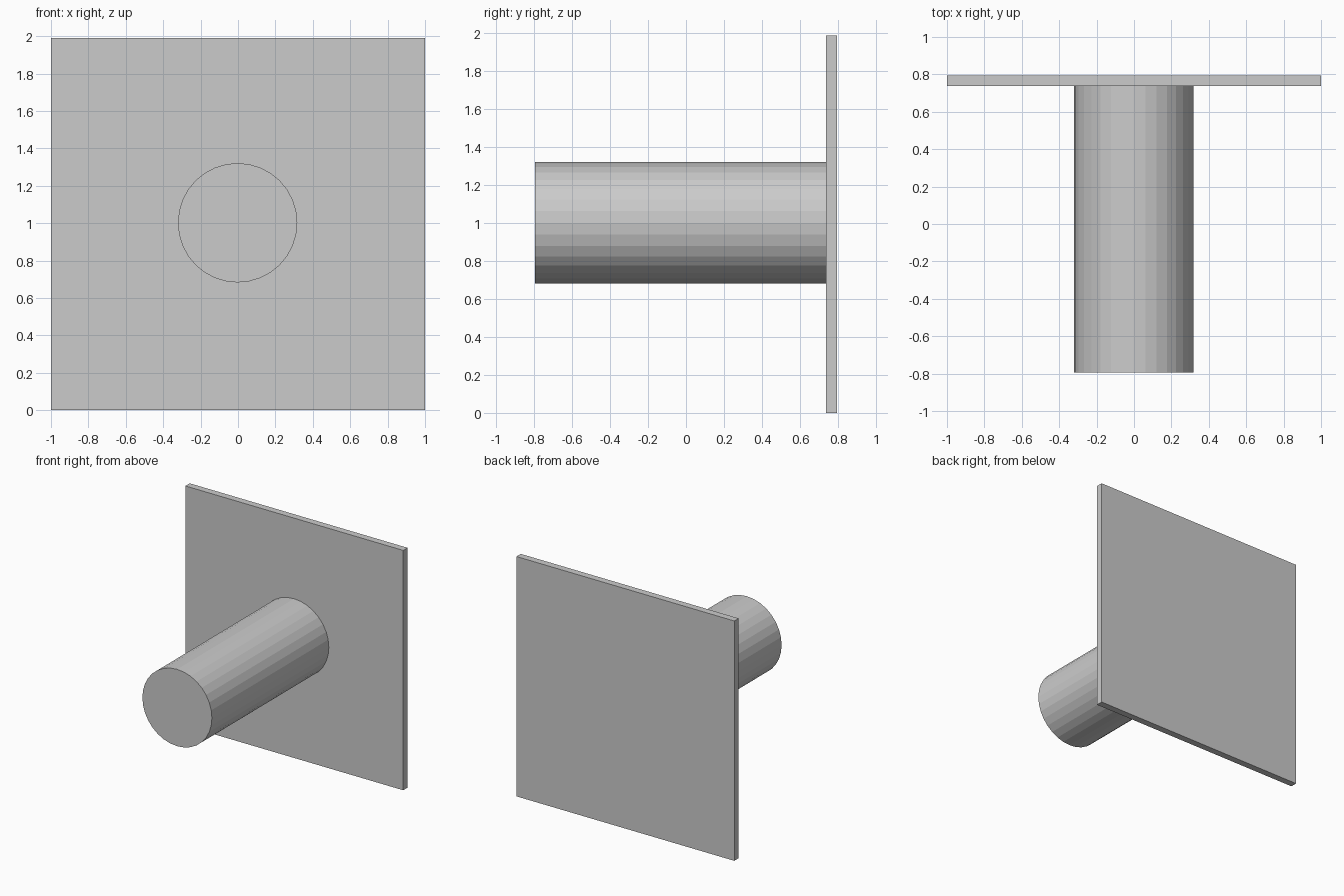
import bpy
from math import pi

if "Cube" in bpy.data.objects:
    bpy.data.objects.remove(bpy.data.objects["Cube"])

PLATE_FRONT, DEPTH = 0.738, 0.795
HEIGHT = 1.99

# Thin square back plate
bpy.ops.mesh.primitive_cube_add(size=1, location=(0, (PLATE_FRONT + DEPTH) / 2, HEIGHT / 2))
plate = bpy.context.object
plate.name = "back_plate"
plate.scale = (2.0, DEPTH - PLATE_FRONT, HEIGHT)
bpy.ops.object.transform_apply(location=False, rotation=False, scale=True)

# Flat-shaded 32-sided post reaching forward from the plate
bpy.ops.mesh.primitive_cylinder_add(
    vertices=32, radius=0.319, depth=PLATE_FRONT + DEPTH,
    location=(-0.002, (PLATE_FRONT - DEPTH) / 2, 1.002), rotation=(pi / 2, 0, 0))
post = bpy.context.object
post.name = "round_post"
bpy.ops.object.transform_apply(location=False, rotation=True, scale=False)
